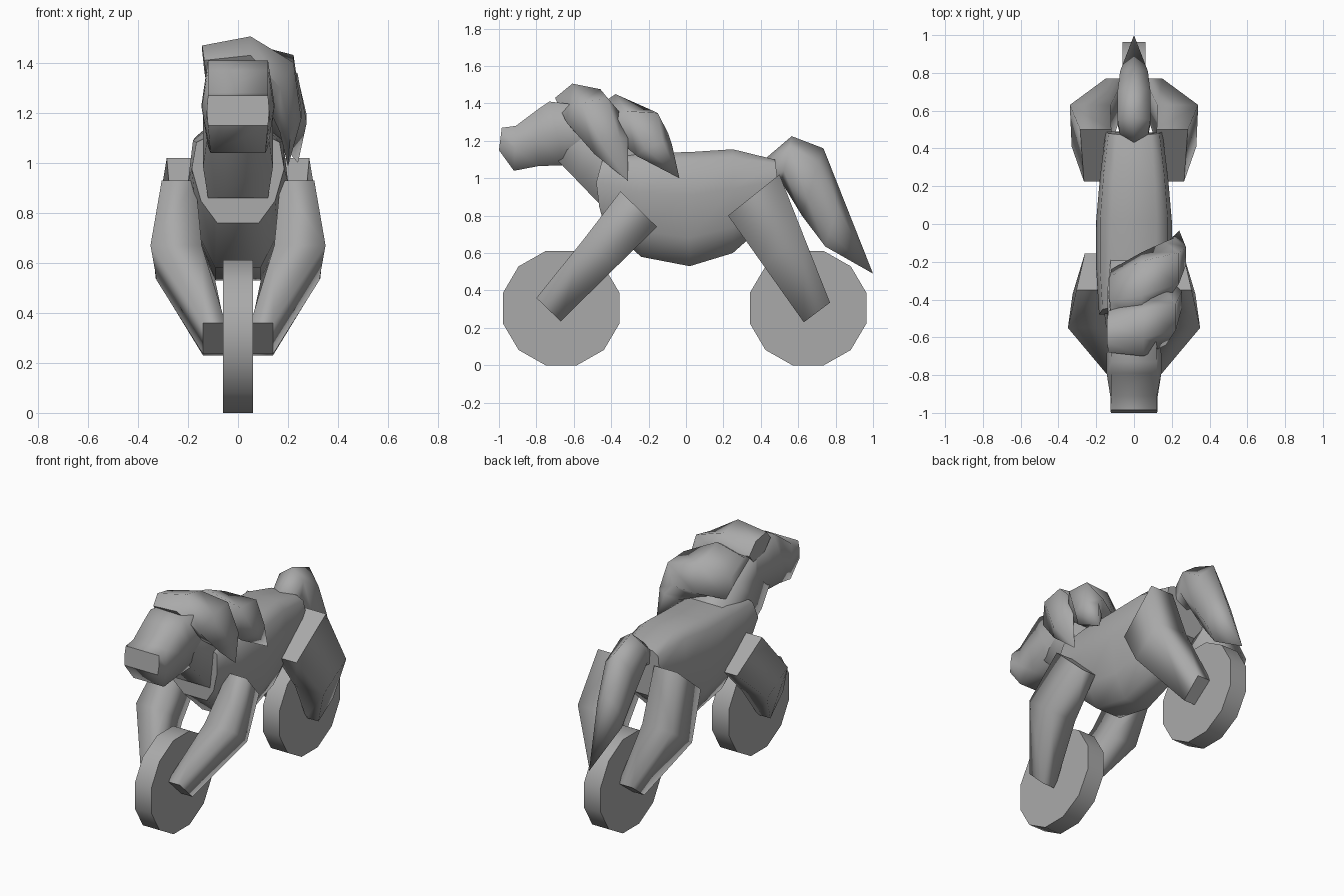
import bpy, bmesh, math
from mathutils import Vector

if "Cube" in bpy.data.objects:
    bpy.data.objects.remove(bpy.data.objects["Cube"])

grey = bpy.data.materials.new("plain_grey")
grey.diffuse_color = (0.4, 0.4, 0.4, 1)
grey.use_nodes = True
grey.node_tree.nodes["Principled BSDF"].inputs["Base Color"].default_value = grey.diffuse_color


def loft(name, rings, angle=None):
    """Skin equal-length point rings and cap both ends.
    Without an angle only the caps keep sharp edges."""
    bm = bmesh.new()
    rows = [[bm.verts.new(p) for p in r] for r in rings]
    n = len(rows[0])
    for a, b in zip(rows, rows[1:]):
        for i in range(n):
            j = (i + 1) % n
            bm.faces.new((a[i], a[j], b[j], b[i]))
    for row in (rows[0], rows[-1]):
        for e in bm.faces.new(row).edges:
            e.smooth = False
    for f in bm.faces:
        f.smooth = True
    bmesh.ops.remove_doubles(bm, verts=bm.verts, dist=0.0005)
    bmesh.ops.recalc_face_normals(bm, faces=bm.faces)
    me = bpy.data.meshes.new(name)
    bm.to_mesh(me)
    bm.free()
    if angle:
        me.set_sharp_from_angle(angle=math.radians(angle))
    me.materials.append(grey)
    ob = bpy.data.objects.new(name, me)
    bpy.context.collection.objects.link(ob)
    return ob


def lock(name, stations, n=6):
    """Hair lock: elliptical rings (centre, u, v), ending in a point."""
    rings = []
    for c, u, v in stations:
        c, u, v = Vector(c), Vector(u), Vector(v)
        rings.append([c + u * math.cos(2 * math.pi * i / n) + v * math.sin(2 * math.pi * i / n)
                      for i in range(n)])
    loft(name, rings, 75)


# wheels: twelve-sided discs
for name, y in (("front_wheel", -0.667), ("rear_wheel", 0.653)):
    R, step = 0.3055 / math.cos(math.pi / 12), math.pi / 6
    loft(name, [[(x, y + 1.02 * R * math.cos((i + .5) * step), 0.3055 + R * math.sin((i + .5) * step))
                 for i in range(12)] for x in (-0.06, 0.06)], 40)

# body barrel: y, bottom z, top z, half width, forward bulge of the mid line
body = []
for y, zb, zt, w, bulge in ((-0.44, 0.76, 1.11, 0.185, -0.04), (-0.24, 0.58, 1.135, 0.2, 0),
                            (0.02, 0.53, 1.14, 0.2, 0), (0.25, 0.6, 1.155, 0.18, 0),
                            (0.475, 0.80, 1.10, 0.15, 0.015)):
    h = zt - zb
    half = [(0.45 * w, zb, 0), (0.8 * w, zb + 0.25 * h, bulge * .6), (w, zb + 0.62 * h, bulge),
            (0.9 * w, zb + 0.92 * h, bulge * .3), (0.6 * w, zt, 0)]
    body.append([(x, y + b, z) for x, z, b in half] + [(-x, y + b, z) for x, z, b in reversed(half)])
loft("body", body)

# neck: front y z, rear y z, half width
loft("neck", [[(-w, *f), (w, *f), (w, *r), (-w, *r)] for f, r, w in (
    ((-0.46, 0.86), (-0.16, 1.11), 0.12),
    ((-0.58, 0.985), (-0.34, 1.25), 0.14),
    ((-0.71, 1.12), (-0.52, 1.37), 0.12))])

# head: top y z, bottom y z, half widths at top, middle and bottom
head = []
for (ty, tz), (by, bz), wt, wm, wb, push in (
        ((-0.985, 1.27), (-1.0, 1.15), 0.12, 0.125, 0.12, 0),
        ((-0.91, 1.28), (-0.92, 1.04), 0.12, 0.125, 0.11, 0),
        ((-0.79, 1.37), (-0.79, 1.065), 0.12, 0.145, 0.12, 0),
        ((-0.73, 1.41), (-0.65, 1.07), 0.12, 0.145, 0.12, 0),
        ((-0.56, 1.39), (-0.60, 1.09), 0.115, 0.13, 0.11, 0.04)):
    my, mz = (ty + by) / 2 + push, (tz + bz) / 2
    head.append([(wt, ty, tz), (wm, my, mz), (wb, by, bz),
                 (-wb, by, bz), (-wm, my, mz), (-wt, ty, tz)])
loft("head", head)

# mane: two locks thrown over to one side
lock("front_mane_lock", [
    ((-0.135, -0.57, 1.39), (0, 0.11, -0.02), (-0.01, 0, 0.08)),
    ((0.05, -0.55, 1.40), (0, 0.15, -0.03), (0, 0.02, 0.105)),
    ((0.17, -0.50, 1.33), (0, 0.14, 0.03), (0.06, 0.01, 0.1)),
    ((0.21, -0.40, 1.17), (0, 0.09, 0.04), (0.05, 0, 0.03)),
    ((0.20, -0.31, 0.985), (0, 0, 0), (0, 0, 0))])
lock("rear_mane_lock", [
    ((-0.12, -0.37, 1.26), (0, 0.13, -0.09), (-0.01, 0.03, 0.09)),
    ((0.04, -0.33, 1.28), (0, 0.18, -0.08), (0, 0.05, 0.15)),
    ((0.16, -0.26, 1.25), (0, 0.165, -0.01), (0.09, 0.03, 0.12)),
    ((0.21, -0.17, 1.15), (0, 0.095, 0.03), (0.075, 0, 0.03)),
    ((0.24, -0.035, 1.0), (0, 0, 0), (0, 0, 0))])

# tail: lock defined by upper and lower outline points
tail = []
for t, b, w in (((0.43, 1.11), (0.46, 0.95), 0.08), ((0.565, 1.225), (0.51, 0.98), 0.1),
                ((0.735, 1.16), (0.62, 0.80), 0.1), ((0.83, 0.92), (0.745, 0.635), 0.085),
                ((1.0, 0.49), (1.0, 0.49), 0)):
    t, b = Vector((0, *t)), Vector((0, *b))
    tail.append(((t + b) / 2, (t - b) / 2, (w, 0, 0)))
lock("tail", tail)

# legs: edge A (y, z), edge B (y, z), inner x, outer x at A and at B
legs = {
    "front_leg": (((-0.35, 0.93), (-0.155, 0.74), 0.17, 0.305, 0.26),
                  ((-0.55, 0.67), (-0.37, 0.53), 0.145, 0.35, 0.325),
                  ((-0.80, 0.36), (-0.67, 0.235), 0.05, 0.14, 0.14)),
    "rear_leg": (((0.50, 1.02), (0.225, 0.80), 0.12, 0.285, 0.265),
                 ((0.63, 0.69), (0.41, 0.54), 0.125, 0.34, 0.33),
                 ((0.77, 0.335), (0.63, 0.23), 0.05, 0.15, 0.14)),
}
for name, stations in legs.items():
    for side, s in (("left", -1), ("right", 1)):
        loft(f"{side}_{name}", [[(s * i, *a), (s * oa, *a), (s * ob, *b), (s * i, *b)]
                                for a, b, i, oa, ob in stations])
